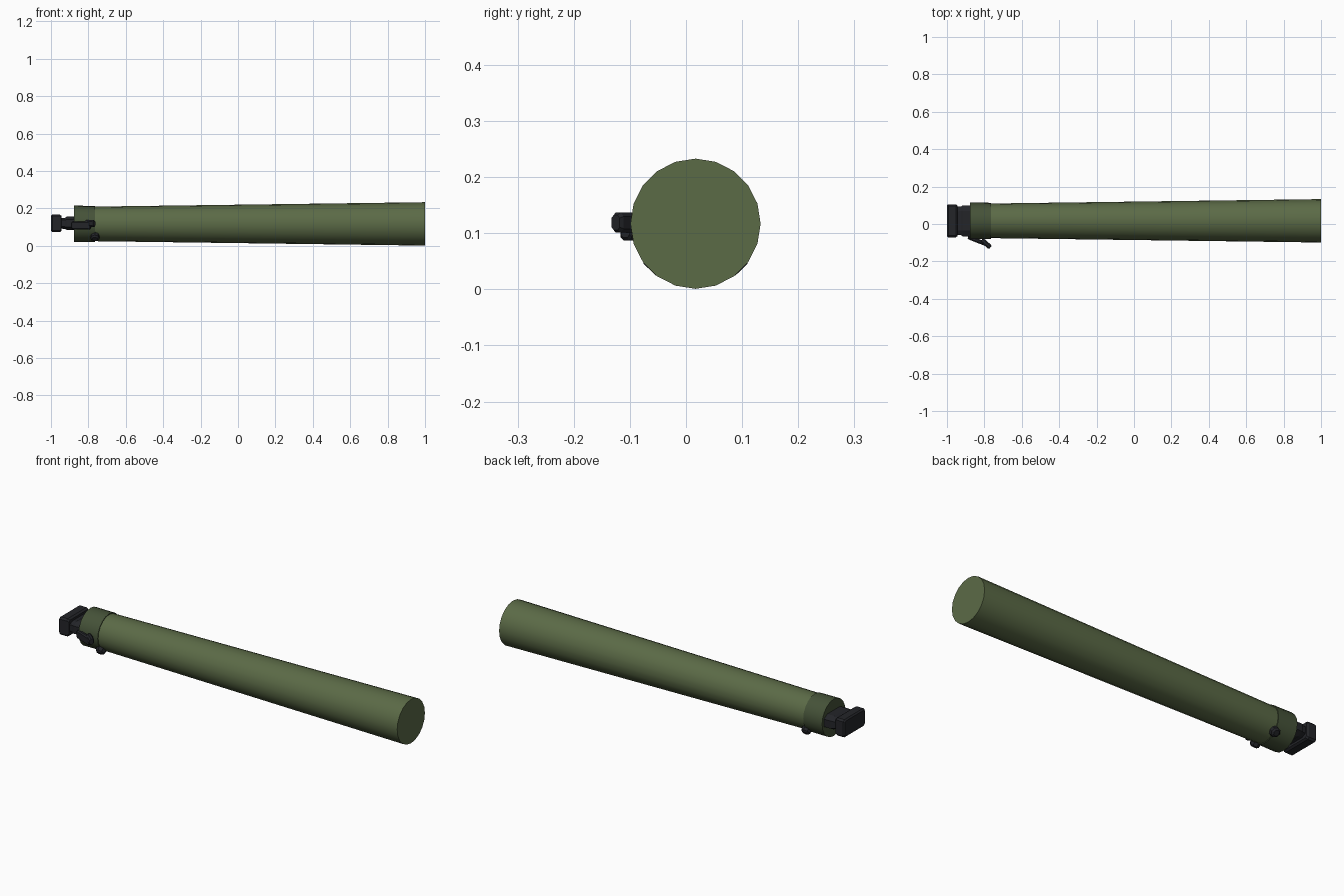
import bpy, bmesh, math
from mathutils import Vector, Matrix

if "Cube" in bpy.data.objects:
    bpy.data.objects.remove(bpy.data.objects["Cube"])

CY, CZ = 0.017, 0.117   # axis of the tube


def material(name, rgb):
    m = bpy.data.materials.new(name)
    m.diffuse_color = (*rgb, 1)
    m.use_nodes = True
    m.node_tree.nodes["Principled BSDF"].inputs["Base Color"].default_value = m.diffuse_color
    return m


GREEN = material("olive", (0.105, 0.145, 0.062))
DARK_GREEN = material("dark_olive", (0.06, 0.085, 0.04))
BLACK = material("black_plastic", (0.017, 0.018, 0.022))


def loft(name, sections, mat, smooth=False):
    """Skin a list of equal-length point rings and cap both ends."""
    bm = bmesh.new()
    rings = [[bm.verts.new(p) for p in ring] for ring in sections]
    for a, b in zip(rings, rings[1:]):
        for i in range(len(a)):
            j = (i + 1) % len(a)
            bm.faces.new((a[i], a[j], b[j], b[i]))
    bm.faces.new(rings[0])
    bm.faces.new(rings[-1])
    bmesh.ops.recalc_face_normals(bm, faces=bm.faces)
    me = bpy.data.meshes.new(name)
    bm.to_mesh(me)
    bm.free()
    ob = bpy.data.objects.new(name, me)
    bpy.context.collection.objects.link(ob)
    me.materials.append(mat)
    if smooth:
        bpy.context.view_layer.objects.active = ob
        ob.select_set(True)
        bpy.ops.object.shade_smooth_by_angle(angle=math.radians(35))
        ob.select_set(False)
    return ob


def circle(x, r, n=20):
    return [(x, CY + r * math.cos(2 * math.pi * i / n),
             CZ + r * math.sin(2 * math.pi * i / n)) for i in range(n)]


def octagon(x, hy, hz, cy, cz):
    """Chamfered rectangle in the yz plane."""
    pts = [(hy, hz - cz), (hy - cy, hz), (cy - hy, hz), (-hy, hz - cz),
           (-hy, cz - hz), (cy - hy, -hz), (hy - cy, -hz), (hy, cz - hz)]
    return [(x, CY + y, 0.12 + z) for y, z in pts]


def place(ob, origin, direction):
    """Turn a part built along +x to point along direction, at origin."""
    rot = Vector(direction).to_track_quat('X', 'Z').to_matrix().to_4x4()
    ob.data.transform(Matrix.Translation(origin) @ rot)


def bar(name, length, hy, hz, c):
    def ring(x, s):
        pts = [(hy, hz - c), (hy - c, hz), (c - hy, hz), (-hy, hz - c),
               (-hy, c - hz), (c - hy, -hz), (hy - c, -hz), (hy, c - hz)]
        return [(x, y * s, z * s) for y, z in pts]
    h = length / 2
    return loft(name, [ring(-h, .75), ring(-h + c, 1), ring(h - c, 1), ring(h, .75)], BLACK)


# Tapered tube and the collar at its narrow end
loft("tube", [circle(-0.86, 0.091), circle(-0.765, 0.0925), circle(1.0, 0.116)], GREEN, True)
loft("collar", [circle(-0.876, 0.0975), circle(-0.765, 0.0965)], DARK_GREEN, True)

# Neck and end plate
loft("neck", [octagon(-0.95, 0.075, 0.028, 0.025, 0.012),
              octagon(-0.925, 0.077, 0.030, 0.025, 0.012),
              octagon(-0.915, 0.083, 0.036, 0.030, 0.016),
              octagon(-0.865, 0.083, 0.036, 0.030, 0.016)], BLACK)
loft("end_plate", [octagon(-1.0, 0.083, 0.040, 0.008, 0.008),
                   octagon(-0.993, 0.088, 0.047, 0.009, 0.009),
                   octagon(-0.953, 0.088, 0.047, 0.009, 0.009),
                   octagon(-0.943, 0.082, 0.040, 0.008, 0.008)], BLACK)

# Side lever with its knob
place(bar("lever_arm", 0.105, 0.011, 0.022, 0.006), (-0.838, -0.089, 0.109), (0.93, -0.37, 0))
place(bar("lever_knob", 0.062, 0.013, 0.018, 0.007), (-0.791, -0.105, 0.119), (0.75, -0.66, 0))

# Pair of studs below the collar
for side, name in ((-1, "stud_front"), (1, "stud_back")):
    stud = loft(name, [[(x, r * math.cos(math.pi * i / 4), r * math.sin(math.pi * i / 4))
                        for i in range(8)]
                       for x, r in ((0, 0.026), (0.02, 0.024), (0.028, 0.015))], BLACK)
    place(stud, (-0.765, CY + side * 0.062, CZ - 0.062), (0, side * 0.7, -0.71))
